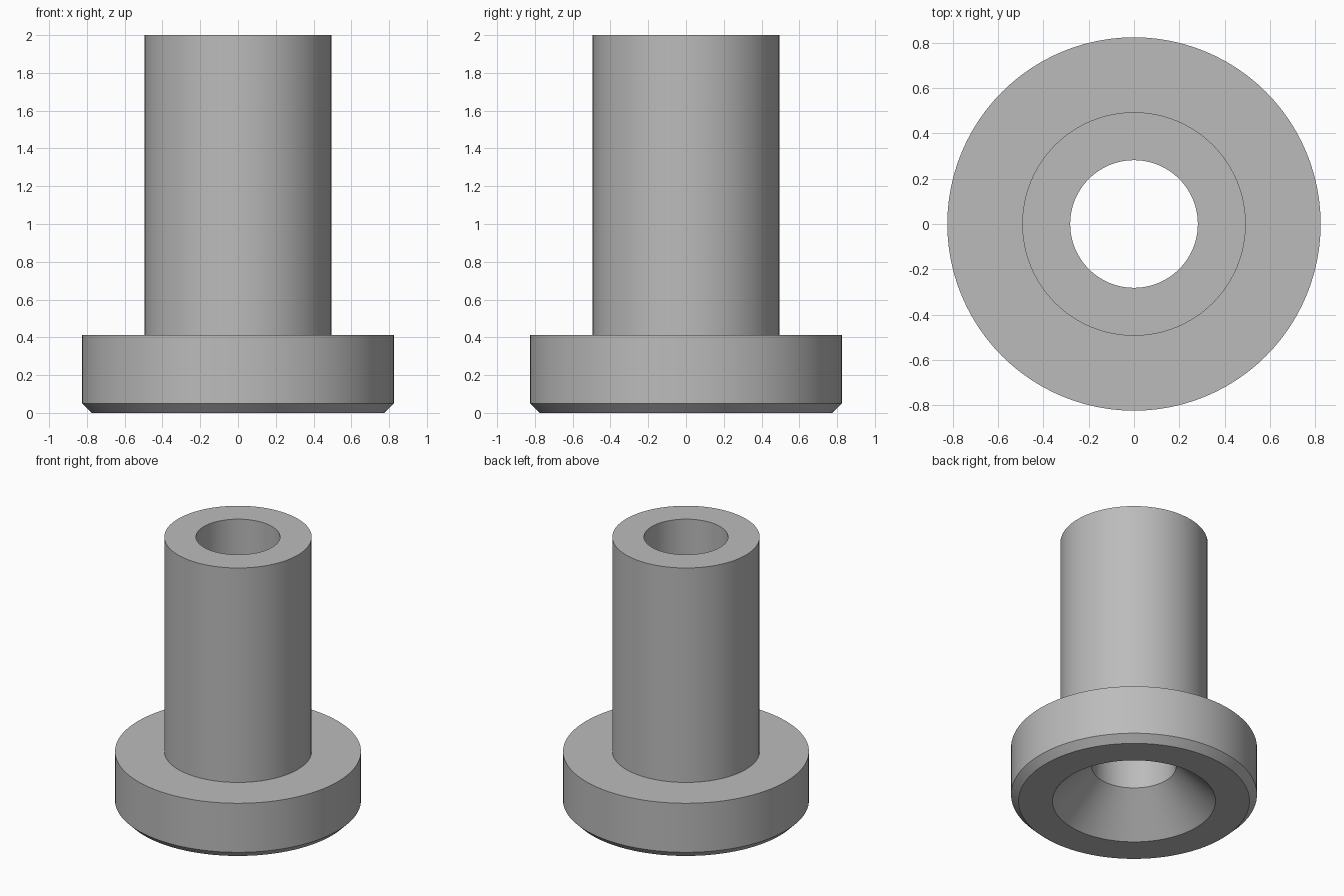
import bpy
import bmesh
import math

cube = bpy.data.objects.get("Cube")
if cube:
    bpy.data.objects.remove(cube, do_unlink=True)

# Plain grey metal
grey = bpy.data.materials.new("grey_metal")
grey.use_nodes = True
colour = (0.5, 0.5, 0.5, 1)
grey.diffuse_color = colour
grey.node_tree.nodes["Principled BSDF"].inputs["Base Color"].default_value = colour

# Radii and heights
BORE, SHAFT, FLANGE, SINK = 0.282, 0.494, 0.825, 0.547
FLANGE_TOP, TOP, CHAMFER = 0.413, 2.0, 0.05
SEGMENTS = 96

# Closed cross-section (radius, height): countersink, chamfer, flange, shaft, bore
profile = [
    (SINK, 0), (FLANGE - CHAMFER, 0), (FLANGE, CHAMFER), (FLANGE, FLANGE_TOP),
    (SHAFT, FLANGE_TOP), (SHAFT, TOP), (BORE, TOP), (BORE, SINK - BORE),
]

# Revolve the cross-section into the bushing
bm = bmesh.new()
verts = [bm.verts.new((r, 0, z)) for r, z in profile]
edges = [bm.edges.new((a, b)) for a, b in zip(verts, verts[1:] + verts[:1])]
bmesh.ops.spin(bm, geom=verts + edges, cent=(0, 0, 0), axis=(0, 0, 1),
               angle=math.tau, steps=SEGMENTS, use_merge=True)
bmesh.ops.remove_doubles(bm, verts=bm.verts, dist=0.0001)
bmesh.ops.recalc_face_normals(bm, faces=bm.faces)

mesh = bpy.data.meshes.new("flanged_bushing")
bm.to_mesh(mesh)
bm.free()
mesh.materials.append(grey)
bushing = bpy.data.objects.new("flanged_bushing", mesh)
bpy.context.collection.objects.link(bushing)

# Smooth round walls with crisp rims
bpy.ops.object.select_all(action="DESELECT")
bushing.select_set(True)
bpy.context.view_layer.objects.active = bushing
bpy.ops.object.shade_smooth_by_angle(angle=math.radians(30))
